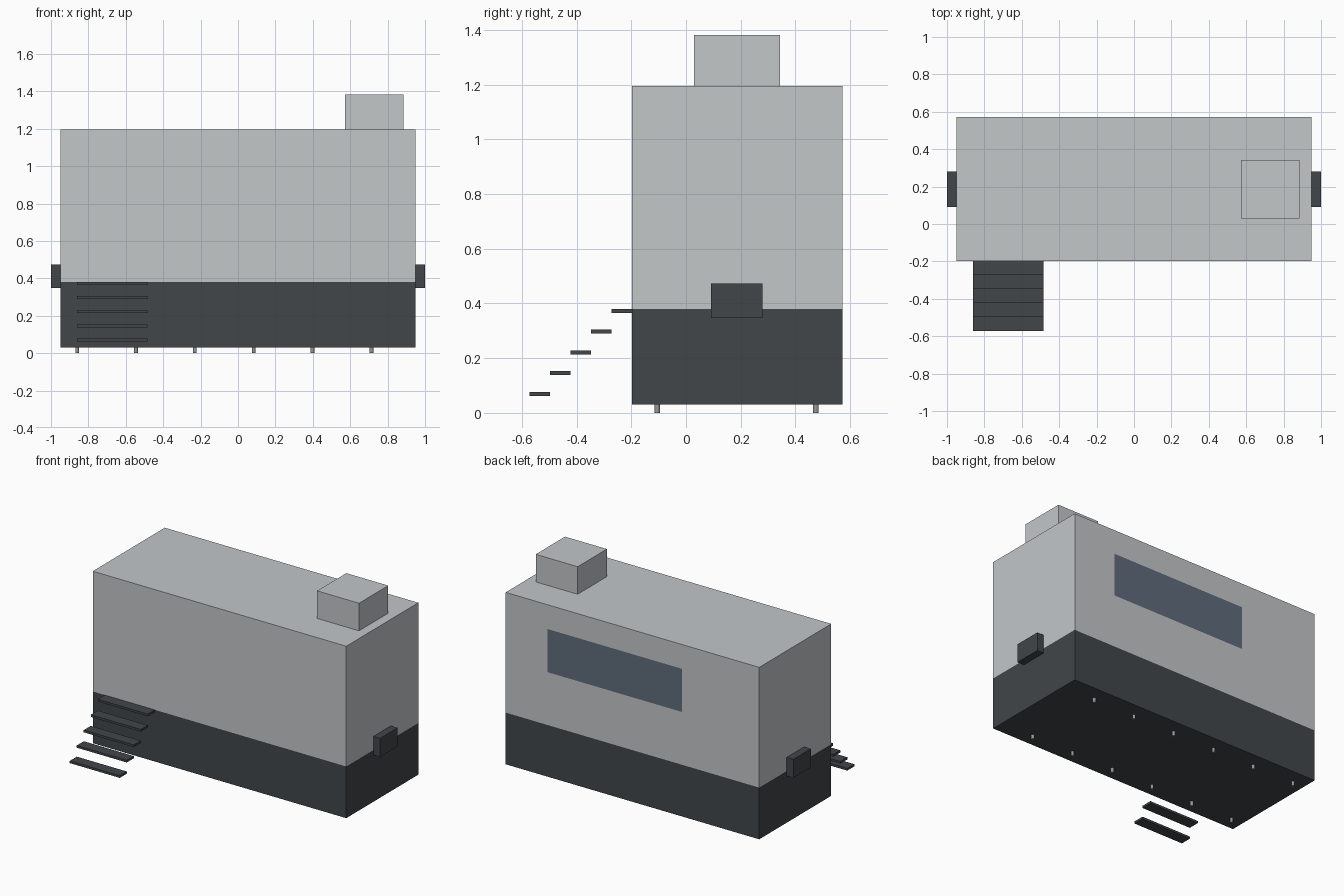
import bpy, bmesh
from mathutils import Vector

if "Cube" in bpy.data.objects:
    bpy.data.objects.remove(bpy.data.objects["Cube"])


def material(name, rgb):
    m = bpy.data.materials.new(name)
    m.diffuse_color = (*rgb, 1.0)
    m.use_nodes = True
    m.node_tree.nodes["Principled BSDF"].inputs["Base Color"].default_value = m.diffuse_color
    return m


LIGHT = material("light grey panel", (0.546, 0.571, 0.584))
DARK = material("dark grey metal", (0.053, 0.061, 0.067))
GLASS = material("blue grey glass", (0.116, 0.150, 0.204))
STEEL = material("steel grey", (0.30, 0.31, 0.32))


def add_object(name, bm, *mats):
    me = bpy.data.meshes.new(name)
    bm.to_mesh(me)
    bm.free()
    for m in mats:
        me.materials.append(m)
    ob = bpy.data.objects.new(name, me)
    bpy.context.collection.objects.link(ob)
    return ob


def box_mesh(lo, hi):
    lo, hi = Vector(lo), Vector(hi)
    bm = bmesh.new()
    bmesh.ops.create_cube(bm, size=1)
    bmesh.ops.scale(bm, vec=hi - lo, verts=bm.verts)
    bmesh.ops.translate(bm, vec=(lo + hi) / 2, verts=bm.verts)
    return bm


def box(name, lo, hi, mat):
    return add_object(name, box_mesh(lo, hi), mat)


FRONT, BACK = -0.198, 0.573
SKIRT_TOP = 0.38
WIN_X, WIN_Z = (-0.373, 0.636), (0.738, 1.03)

# cabin body: dark lower band, light walls, window cut into the back wall
bm = box_mesh((-0.95, FRONT, 0.03), (0.95, BACK, 1.195))


def cut(co, no):
    bmesh.ops.bisect_plane(bm, geom=bm.verts[:] + bm.edges[:] + bm.faces[:],
                           plane_co=co, plane_no=no)


for z in (SKIRT_TOP, *WIN_Z):
    cut((0, 0, z), (0, 0, 1))
for x in WIN_X:
    cut((x, 0, 0), (1, 0, 0))
for f in bm.faces:
    c = f.calc_center_median()
    if c.z < SKIRT_TOP:
        f.material_index = 1
    elif f.normal.y > 0.9 and WIN_X[0] < c.x < WIN_X[1] and WIN_Z[0] < c.z < WIN_Z[1]:
        f.material_index = 2
add_object("cabin_body", bm, LIGHT, DARK, GLASS)

# rooftop unit
box("roof_unit", (0.572, 0.03, 1.195), (0.886, 0.343, 1.382), LIGHT)

# end boxes on both short walls
for side, x0 in (("left", -1.0), ("right", 0.95)):
    box(f"{side}_end_box", (x0, 0.092, 0.347), (x0 + 0.05, 0.28, 0.473), DARK)

# floating stair treads rising to the front wall
for i in range(5):
    y, z = FRONT - 0.075 * i, 0.38 - 0.0757 * i
    box(f"stair_tread_{i + 1}", (-0.86, y - 0.075, z - 0.015), (-0.485, y, z), DARK)

# two rows of small round feet
for row, y in (("front", -0.105), ("back", 0.475)):
    for i in range(6):
        bm = bmesh.new()
        bmesh.ops.create_cone(bm, cap_ends=True, segments=12, radius1=0.01,
                              radius2=0.01, depth=0.03)
        bmesh.ops.translate(bm, vec=(-0.86 + 0.3147 * i, y, 0.015), verts=bm.verts)
        add_object(f"{row}_foot_{i + 1}", bm, STEEL)
